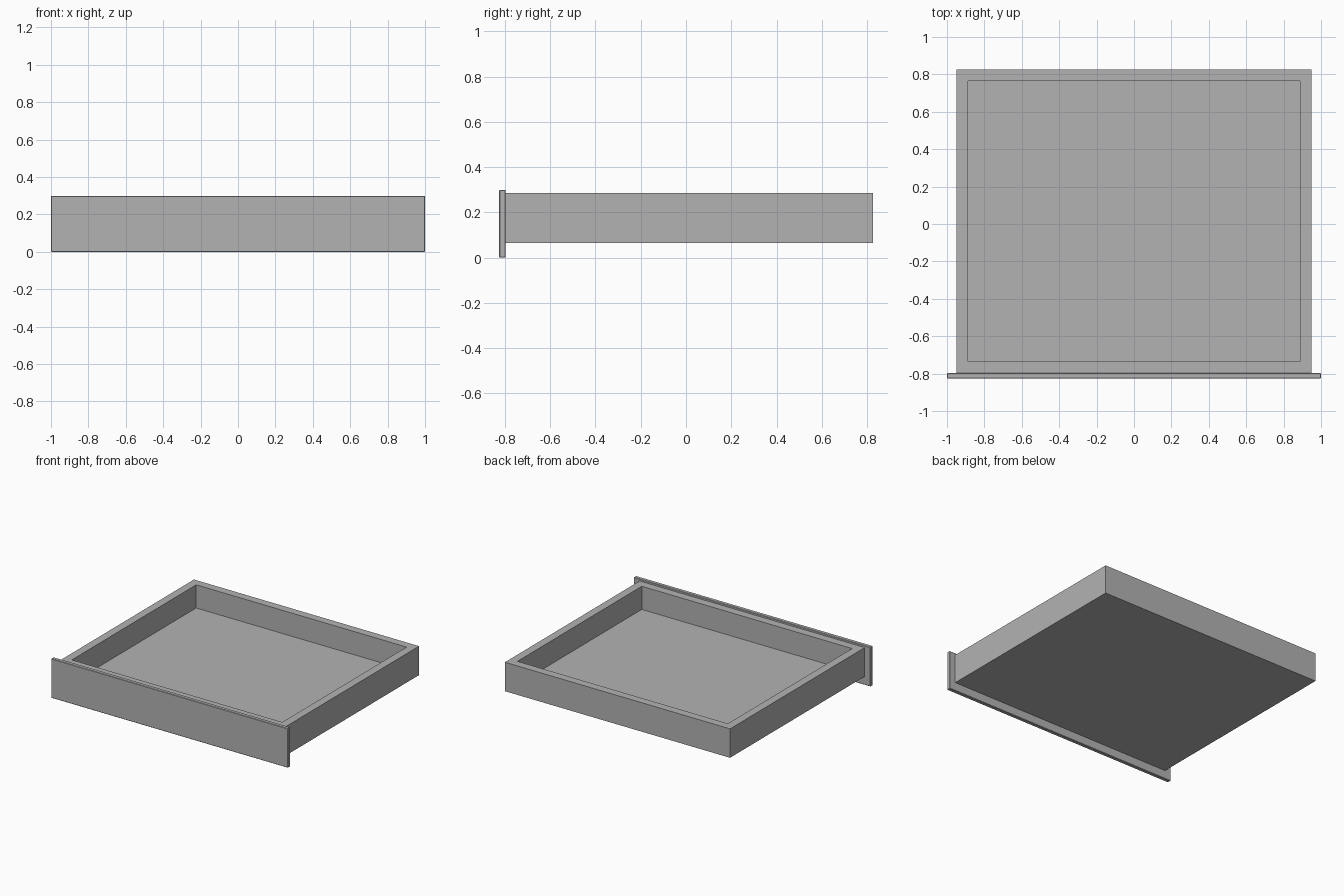
import bpy
import bmesh
from mathutils import Matrix, Vector

default = bpy.data.objects.get("Cube")
if default:
    bpy.data.objects.remove(default, do_unlink=True)

GREY = (0.45, 0.45, 0.45, 1)
grey = bpy.data.materials.new("plain grey")
grey.use_nodes = True
grey.diffuse_color = GREY
grey.node_tree.nodes["Principled BSDF"].inputs["Base Color"].default_value = GREY


def box_bmesh(low, high):
    low, high = Vector(low), Vector(high)
    bm = bmesh.new()
    place = Matrix.Translation((low + high) / 2) @ Matrix.Diagonal((*(high - low), 1))
    bmesh.ops.create_cube(bm, size=1, matrix=place)
    return bm


def finish(name, bm):
    mesh = bpy.data.meshes.new(name)
    bm.to_mesh(mesh)
    bm.free()
    mesh.materials.append(grey)
    obj = bpy.data.objects.new(name, mesh)
    bpy.context.collection.objects.link(obj)
    return obj


# Open tray: inset the top face for the rim, then sink it to form the floor
tray = box_bmesh((-0.95, -0.797, 0.064), (0.95, 0.826, 0.285))
tray.normal_update()
top = max(tray.faces, key=lambda f: f.calc_center_median().z)
bmesh.ops.inset_region(tray, faces=[top], thickness=0.062, use_even_offset=True)
floor = bmesh.ops.extrude_discrete_faces(tray, faces=[top])["faces"]
bmesh.ops.translate(tray, verts=floor[0].verts, vec=(0, 0, -0.177))
finish("drawer_tray", tray)

# Overhanging front panel with a fine chamfer
panel = finish("drawer_front", box_bmesh((-1, -0.826, 0), (1, -0.797, 0.3)))
chamfer = panel.modifiers.new("edge_chamfer", "BEVEL")
chamfer.width = 0.003
chamfer.segments = 1
